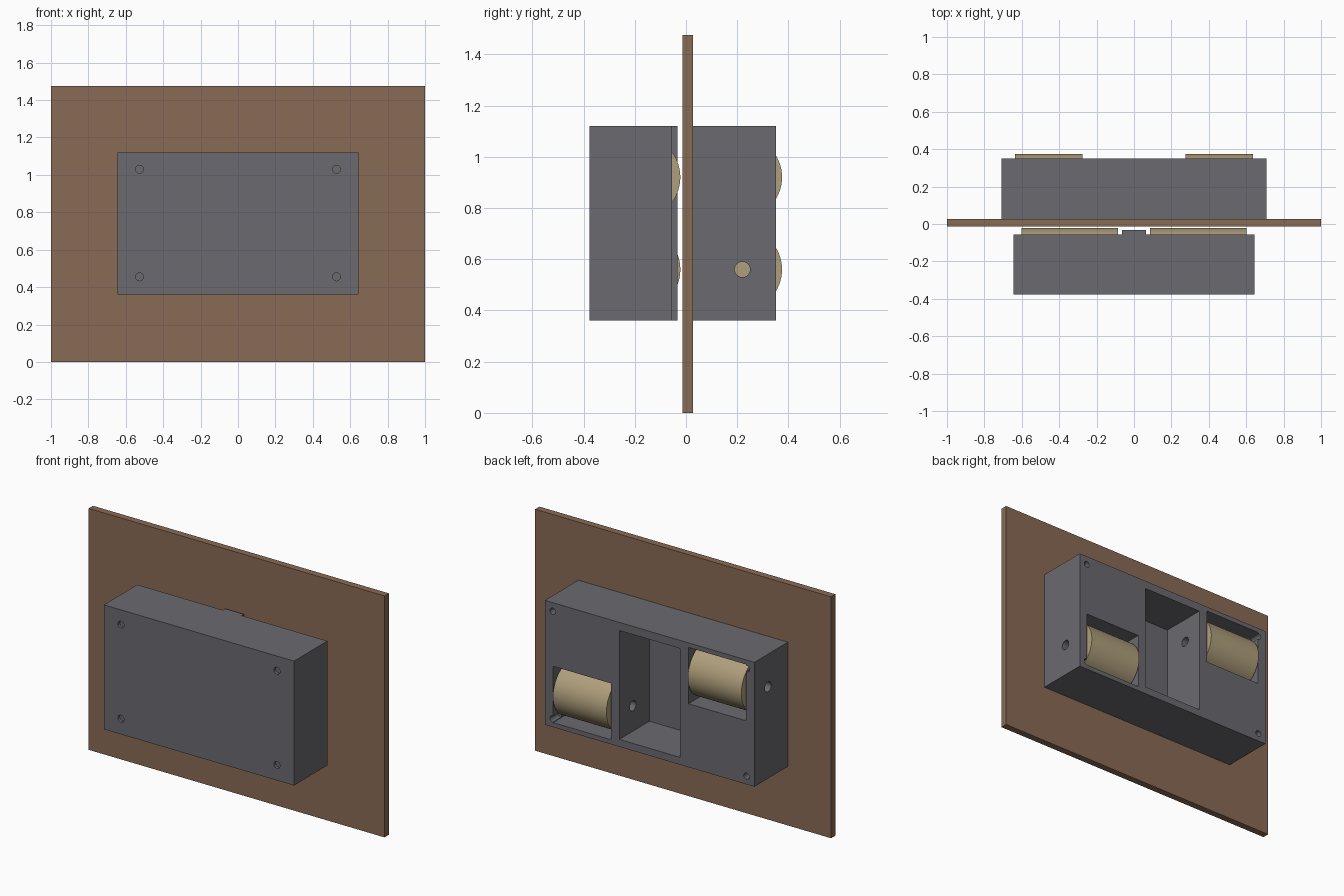
import bpy
from math import radians, pi

cube = bpy.data.objects.get("Cube")
if cube:
    bpy.data.objects.remove(cube, do_unlink=True)


def material(name, color):
    m = bpy.data.materials.new(name)
    m.use_nodes = True
    m.diffuse_color = (*color, 1)
    m.node_tree.nodes["Principled BSDF"].inputs["Base Color"].default_value = (*color, 1)
    return m


brown = material("brown board", (0.25, 0.145, 0.09))
grey = material("grey housing", (0.145, 0.142, 0.16))
tan = material("tan roller", (0.43, 0.345, 0.2))


def box(name, x, y, z, mat=None):
    """Box from its (min, max) range on each axis."""
    spans = (x, y, z)
    bpy.ops.mesh.primitive_cube_add(size=1, location=[(a + b) / 2 for a, b in spans])
    ob = bpy.context.object
    ob.name = name
    ob.scale = [b - a for a, b in spans]
    bpy.ops.object.transform_apply(location=False, rotation=False, scale=True)
    if mat:
        ob.data.materials.append(mat)
    return ob


def rod(name, axis, center, radius, length, mat=None):
    """Round bar along x or y."""
    turn = (0, pi / 2, 0) if axis == "x" else (pi / 2, 0, 0)
    bpy.ops.mesh.primitive_cylinder_add(vertices=64, radius=radius, depth=length,
                                        location=center, rotation=turn)
    ob = bpy.context.object
    ob.name = name
    if mat:
        ob.data.materials.append(mat)
        bpy.ops.object.shade_smooth_by_angle(angle=radians(30))
    return ob


def combine(target, tool, operation="DIFFERENCE"):
    """Apply a boolean and discard the tool."""
    mod = target.modifiers.new("shape", "BOOLEAN")
    mod.object, mod.operation, mod.solver = tool, operation, "EXACT"
    bpy.ops.object.select_all(action="DESELECT")
    target.select_set(True)
    bpy.context.view_layer.objects.active = target
    bpy.ops.object.modifier_apply(modifier=mod.name)
    bpy.data.objects.remove(tool, do_unlink=True)


def finish(ob):
    bpy.ops.object.select_all(action="DESELECT")
    ob.select_set(True)
    bpy.context.view_layer.objects.active = ob
    bpy.ops.object.shade_smooth_by_angle(angle=radians(30))


def span(side, near, far):
    return tuple(sorted((side * near, side * far)))


HIGH, LOW, RADIUS, POCKET = 0.92, 0.56, 0.163, 0.172
BOTTOM, TOP = 0.36, 1.12

# Flat board between the two housings
box("board", (-1, 1), (-0.014, 0.028), (0, 1.475), brown)

# Rear housing: central compartment, two roller pockets, axle and screw holes
rear = box("rear_housing", (-0.708, 0.708), (0.028, 0.351), (BOTTOM, TOP), grey)
combine(rear, box("cut", (-0.205, 0.205), (0.06, 0.5), (0.405, 1.07)))
for side, z, label in ((1, LOW, "left"), (-1, HIGH, "right")):
    combine(rear, box("cut", span(side, 0.262, 0.652), (0.045, 0.5),
                      (z - POCKET, z + POCKET)))
    combine(rear, rod("cut", "x", (side * 0.45, 0.22, z), 0.03, 0.7))
    rod(f"rear_roller_{label}", "x", (side * 0.456, 0.212, z), RADIUS, 0.361, tan)
    for hz in (0.41, 1.067):
        combine(rear, rod("cut", "y", (side * 0.655, 0.351, hz), 0.019, 0.16))
finish(rear)

# Front housing: spacer rib, roller pockets facing the board, screw recesses
front = box("front_housing", (-0.643, 0.643), (-0.377, -0.055), (BOTTOM, TOP), grey)
combine(front, box("rib", (-0.063, 0.063), (-0.2, -0.033), (BOTTOM, TOP)), "UNION")
for side, z, label in ((1, HIGH, "left"), (-1, LOW, "right")):
    combine(front, box("cut", span(side, 0.075, 0.612), (-0.354, 0),
                       (z - POCKET, z + POCKET)))
    rod(f"front_roller_{label}", "x", (side * 0.343, -0.186, z), RADIUS + 0.001, 0.515, tan)
    for hz in (0.455, 1.03):
        combine(front, rod("cut", "y", (side * 0.527, -0.377, hz), 0.021, 0.036))
finish(front)
